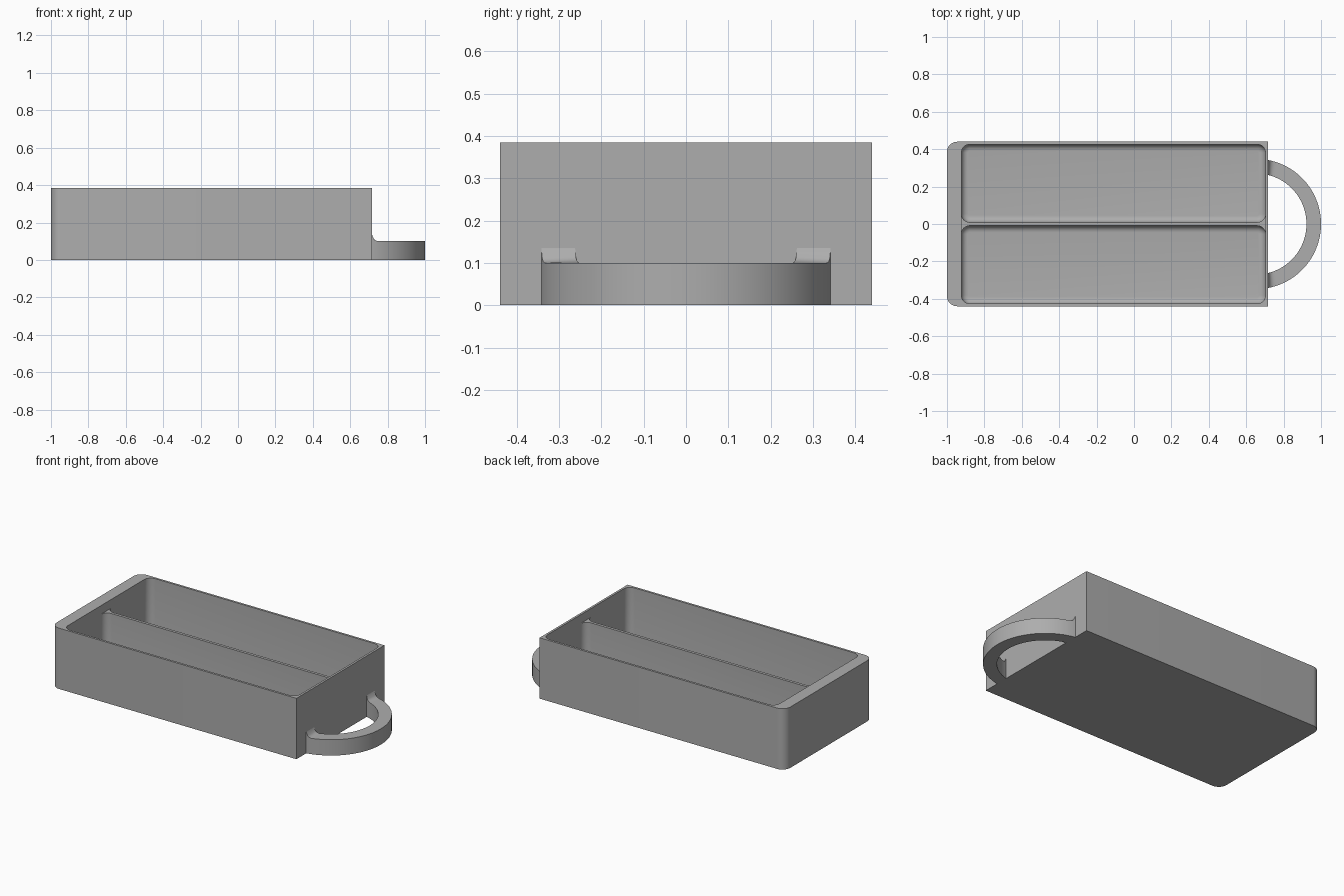
import bpy
import bmesh
from math import pi, cos, sin, sqrt, acos

if "Cube" in bpy.data.objects:
    bpy.data.objects.remove(bpy.data.objects["Cube"])

grey = bpy.data.materials.new("grey plastic")
grey.use_nodes = True
colour = (0.42, 0.42, 0.42, 1)
grey.diffuse_color = colour
grey.node_tree.nodes["Principled BSDF"].inputs["Base Color"].default_value = colour

HEIGHT, FRONT, BACK, HALF = 0.385, 0.717, -1.0, 0.44
FLOOR, DIVIDER_TOP = 0.015, 0.33
IN_LEFT, IN_RIGHT, IN_SIDE, DIVIDER = -0.923, 0.703, 0.426, 0.009


def rounded_rect(x0, x1, y0, y1, radii, steps=8):
    """Counter-clockwise outline; radii start at the +x +y corner."""
    points = []
    corners = [(x1, y1, -1, -1), (x0, y1, 1, -1), (x0, y0, 1, 1), (x1, y0, -1, 1)]
    for k, ((x, y, sx, sy), r) in enumerate(zip(corners, radii)):
        for i in range(steps + 1 if r else 1):
            a = (k + i / steps) * pi / 2
            points.append((x + sx * r + r * cos(a), y + sy * r + r * sin(a)) if r else (x, y))
    return points


def finish(name, bm):
    bmesh.ops.recalc_face_normals(bm, faces=bm.faces)
    mesh = bpy.data.meshes.new(name)
    bm.to_mesh(mesh)
    bm.free()
    mesh.materials.append(grey)
    obj = bpy.data.objects.new(name, mesh)
    bpy.context.collection.objects.link(obj)
    return obj


def loft(name, layers):
    """Closed solid through a stack of (outline, z) layers."""
    bm = bmesh.new()
    rings = [[bm.verts.new((x, y, z)) for x, y in outline] for outline, z in layers]
    for low, high in zip(rings, rings[1:]):
        for i in range(len(low)):
            j = (i + 1) % len(low)
            bm.faces.new((low[i], low[j], high[j], high[i]))
    bm.faces.new(rings[0][::-1])
    bm.faces.new(rings[-1])
    return finish(name, bm)


def smooth(obj):
    bpy.ops.object.select_all(action="DESELECT")
    obj.select_set(True)
    bpy.context.view_layer.objects.active = obj
    bpy.ops.object.shade_smooth_by_angle(angle=pi / 6)


def cut(obj, cutter):
    mod = obj.modifiers.new("cut", "BOOLEAN")
    mod.operation, mod.solver, mod.object = "DIFFERENCE", "EXACT", cutter
    bpy.context.view_layer.objects.active = obj
    bpy.ops.object.modifier_apply(modifier=mod.name)
    bpy.data.objects.remove(cutter)


# Tray body, rounded only at the far end
outline = rounded_rect(BACK, FRONT, -HALF, HALF, (0, 0.055, 0.055, 0))
tray = loft("tray_body", [(outline, 0), (outline, HEIGHT)])

# Two compartments with rounded corners and filleted floors
CORNER, FILLET = 0.045, 0.035
for y0, y1 in ((DIVIDER, IN_SIDE), (-IN_SIDE, -DIVIDER)):
    layers = []
    for i in range(7):
        a = i / 6 * pi / 2
        inset = FILLET * (1 - sin(a))
        shape = rounded_rect(IN_LEFT + inset, IN_RIGHT - inset, y0 + inset, y1 - inset,
                             [CORNER - inset] * 4)
        layers.append((shape, FLOOR + FILLET * (1 - cos(a))))
    layers.append((shape, HEIGHT + 0.1))
    cut(tray, loft("compartment_cutter", layers))

# Lower the divider below the rim
notch = rounded_rect(IN_LEFT, IN_RIGHT, -0.08, 0.08, (0, 0, 0, 0))
cut(tray, loft("divider_cutter", [(notch, DIVIDER_TOP), (notch, HEIGHT + 0.1)]))
smooth(tray)

# Bowed handle, its top flaring up where it meets the tray
CENTRE, OUTER, INNER, THICK, FLARE, STEPS = 0.652, 0.348, 0.27, 0.1, 0.035, 96


def handle_top(x):
    d = max(0, FLARE - (x - FRONT))
    return THICK + FLARE - sqrt(max(0, FLARE ** 2 - d ** 2))


bm = bmesh.new()
sections = []
for i in range(STEPS + 1):
    section = []
    for radius in (INNER, OUTER):
        a = acos((FRONT - CENTRE) / radius) * (2 * i / STEPS - 1)
        x, y = CENTRE + radius * cos(a), radius * sin(a)
        heights = (0, handle_top(x))
        section += [bm.verts.new((x, y, z)) for z in (heights if radius == INNER else heights[::-1])]
    sections.append(section)
for s, t in zip(sections, sections[1:]):
    for k in range(4):
        n = (k + 1) % 4
        bm.faces.new((s[k], s[n], t[n], t[k]))
bm.faces.new(sections[0])
bm.faces.new(sections[-1][::-1])
smooth(finish("pull_handle", bm))
